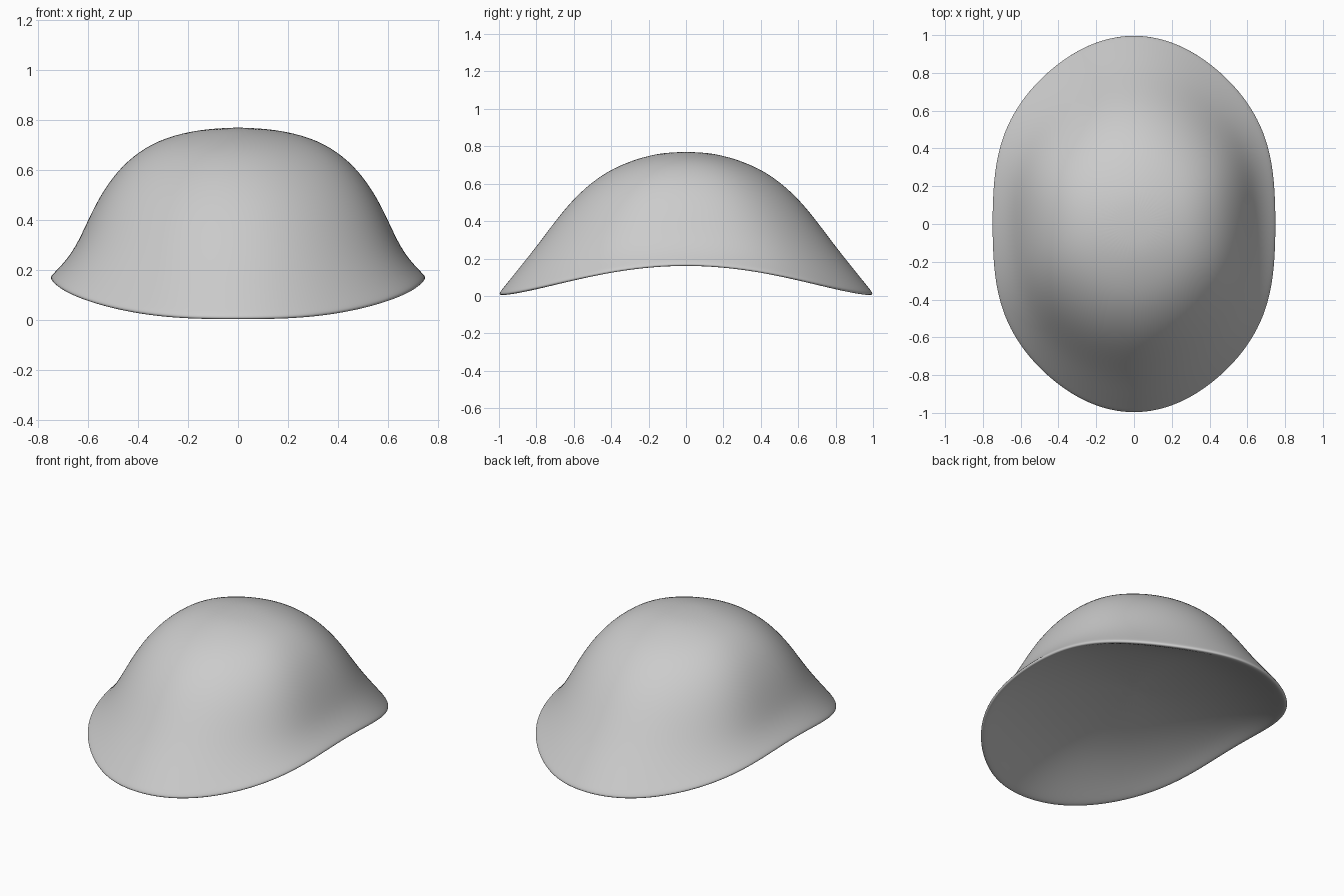
import bpy, bmesh, math

if "Cube" in bpy.data.objects:
    bpy.data.objects.remove(bpy.data.objects["Cube"])

# Ring profile: half width, height at the sides, half length, height at the ends
OUTER = [
    (0.753, 0.170, 1.004, 0.013),
    (0.74, 0.187, 0.98, 0.042),
    (0.70, 0.226, 0.92, 0.117),
    (0.65, 0.292, 0.82, 0.24),
    (0.605, 0.39, 0.723, 0.37),
    (0.557, 0.49, 0.637, 0.48),
    (0.485, 0.597, 0.54, 0.58),
    (0.395, 0.677, 0.42, 0.668),
    (0.29, 0.732, 0.29, 0.725),
    (0.15, 0.763, 0.15, 0.763),
]
TOP = 0.771
# Shallow hollow underneath, from the ceiling centre out to the rim
CEILING = 0.27
INNER = [
    (0.15, 0.269, 0.2, 0.262),
    (0.30, 0.262, 0.4, 0.232),
    (0.45, 0.245, 0.6, 0.18),
    (0.57, 0.222, 0.76, 0.115),
    (0.66, 0.196, 0.88, 0.055),
    (0.72, 0.168, 0.965, 0.01),
    (0.743, 0.158, 0.993, 0.000),
]
SIDES = 48

bm = bmesh.new()


def ring(rx, zx, ry, zy):
    loop = []
    flat = 0.35 * ry                               # fuller flanks towards the brim
    for k in range(SIDES):
        t = 2 * math.pi * k / SIDES
        c, s = math.cos(t), math.sin(t)
        loop.append(bm.verts.new((rx * c * (1 + flat * s * s * c ** 4), ry * s,
                                  zy + (zx - zy) * abs(c) ** 3)))
    return loop


def cap(loop, z, up):
    tip = bm.verts.new((0, 0, z))
    for k in range(SIDES):
        a, b = loop[k], loop[(k + 1) % SIDES]
        bm.faces.new((a, b, tip) if up else (b, a, tip))


# Underside, rim and dome as one closed skin
loops = [ring(*r) for r in INNER + OUTER]
for lo, hi in zip(loops, loops[1:]):
    for k in range(SIDES):
        j = (k + 1) % SIDES
        bm.faces.new((lo[k], lo[j], hi[j], hi[k]))
cap(loops[0], CEILING, False)
cap(loops[-1], TOP, True)
for f in bm.faces:
    f.smooth = True

mesh = bpy.data.meshes.new("hat_shell")
bm.to_mesh(mesh)
bm.free()
hat = bpy.data.objects.new("hat_shell", mesh)
bpy.context.collection.objects.link(hat)
sub = hat.modifiers.new("smooth", 'SUBSURF')
sub.levels = sub.render_levels = 2
